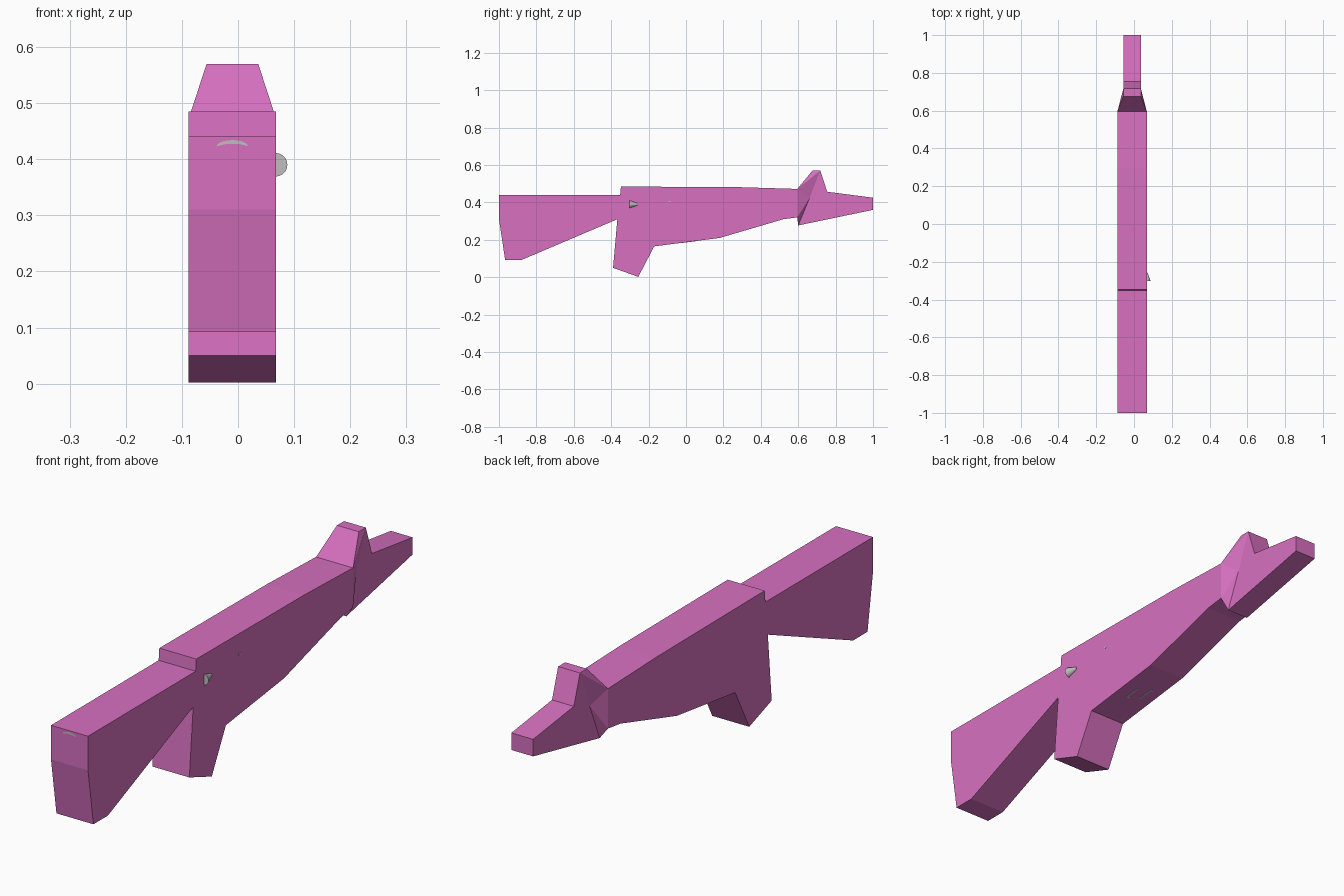
import bpy, bmesh, math
from mathutils import Vector

if "Cube" in bpy.data.objects:
    bpy.data.objects.remove(bpy.data.objects["Cube"])

CX = -0.01            # middle plane of the stock
WIDE, SLIM = 0.078, 0.046


def paint(name, rgb):
    m = bpy.data.materials.new(name)
    m.diffuse_color = (*rgb, 1)
    m.use_nodes = True
    m.node_tree.nodes["Principled BSDF"].inputs["Base Color"].default_value = m.diffuse_color
    return m


pink = paint("orchid pink", (0.68, 0.163, 0.525))
grey = paint("light grey", (0.52, 0.52, 0.52))


def finish(name, bm, mat):
    bmesh.ops.recalc_face_normals(bm, faces=bm.faces[:])
    me = bpy.data.meshes.new(name)
    bm.to_mesh(me)
    bm.free()
    me.materials.append(mat)
    ob = bpy.data.objects.new(name, me)
    bpy.context.collection.objects.link(ob)
    return ob


def slab(name, profile, x0, x1, mat):
    """Extrude a (y, z) outline from x0 to x1."""
    bm = bmesh.new()
    face = bm.faces.new([bm.verts.new((x0, y, z)) for y, z in profile])
    ext = bmesh.ops.extrude_face_region(bm, geom=[face])
    verts = [v for v in ext["geom"] if isinstance(v, bmesh.types.BMVert)]
    bmesh.ops.translate(bm, verts=verts, vec=(x1 - x0, 0, 0))
    return finish(name, bm, mat)


# stock, grip and receiver as one side profile
slab("body", [(-1, 0.44), (-0.352, 0.44), (-0.348, 0.485), (0.3, 0.481),
              (0.595, 0.472), (0.595, 0.32), (0.52, 0.31), (0.18, 0.21),
              (-0.17, 0.165), (-0.255, 0.002), (-0.39, 0.05), (-0.367, 0.31),
              (-0.88, 0.092), (-0.967, 0.092), (-1, 0.31)],
     CX - WIDE, CX + WIDE, pink)

# muzzle: wide root blending into a slim barrel with a raised sight
names = {"root_top": (WIDE, 0.595, 0.472), "root_low": (WIDE, 0.595, 0.32),
         "heel": (SLIM, 0.6, 0.277), "mid": (SLIM, 0.66, 0.422),
         "tip_low": (SLIM, 1, 0.36), "tip_top": (SLIM, 1, 0.425),
         "notch": (SLIM, 0.755, 0.457), "sight_front": (SLIM, 0.718, 0.57),
         "sight_back": (SLIM, 0.676, 0.57)}
side_faces = ["heel tip_low tip_top notch mid", "mid notch sight_front",
              "root_top mid sight_front", "root_top sight_front sight_back",
              "root_top root_low mid", "root_low heel mid"]
outline = ("root_top sight_back sight_front notch tip_top tip_low heel "
           "root_low").split()
bm = bmesh.new()
left, right = ({n: bm.verts.new((CX + s * x, y, z))
                for n, (x, y, z) in names.items()} for s in (-1, 1))
for f in side_faces:
    for side in (left, right):
        bm.faces.new([side[n] for n in f.split()])
for a, b in zip(outline, outline[1:] + outline[:1]):
    bm.faces.new([left[a], left[b], right[b], right[a]])
finish("muzzle", bm, pink)

# flared bolt knob half sunk in the right side
bm = bmesh.new()
bmesh.ops.create_cone(bm, cap_ends=True, segments=20, radius1=0.021,
                      radius2=0.005, depth=0.045)
for v in bm.verts:
    v.co = Vector((0.067 + v.co.x, -0.28 + v.co.z, 0.39 + v.co.y))
finish("bolt_knob", bm, grey)

# pin on the right side
slab("side_pin", [(-0.093, 0.402), (-0.083, 0.402), (-0.083, 0.408),
                  (-0.093, 0.408)], 0.06, 0.07, grey)

# crescent plate on the butt
bm = bmesh.new()
arc = [(CX + 0.028 * math.cos(a), 0.423 + 0.011 * math.sin(a))
       for a in [math.pi * i / 10 for i in range(11)]]
arc += [(CX - 0.012, 0.427), (CX + 0.012, 0.427)]
bm.faces.new([bm.verts.new((x, -1.0005, z)) for x, z in arc])
finish("butt_crescent", bm, grey)


# thin marks on the underside where the guard shows through
def belly(y):
    return 0.165 + (y + 0.17) * 0.045 / 0.35


def mark(name, x0, x1, y0, y1):
    slab(name, [(y0, belly(y0) - 0.001), (y1, belly(y1) - 0.001),
                (y1, belly(y1) + 0.004), (y0, belly(y0) + 0.004)],
         x0, x1, grey)


mark("guard_mark_right", 0.008, 0.015, -0.03, 0.035)
mark("guard_foot_right", -0.002, 0.008, -0.03, -0.02)
mark("guard_mark_left", -0.04, -0.034, -0.01, 0.06)
mark("guard_foot_left", -0.05, -0.04, 0.05, 0.06)
